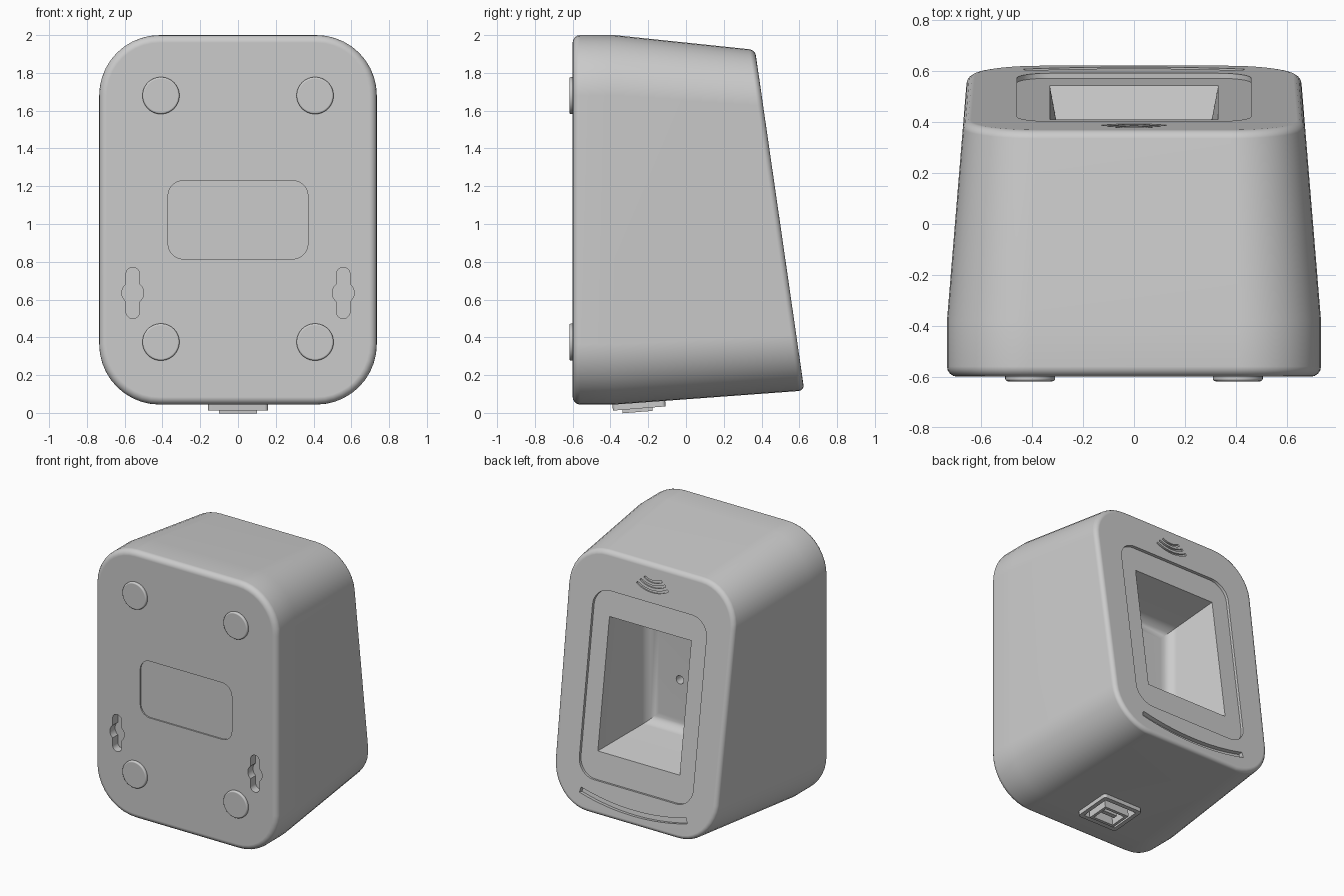
import bpy, bmesh
from math import sin, cos, pi, asin
from mathutils import Matrix, Vector

if "Cube" in bpy.data.objects:
    bpy.data.objects.remove(bpy.data.objects["Cube"])

grey = bpy.data.materials.new("light_grey_plastic")
grey.use_nodes = True
grey.diffuse_color = (0.6, 0.6, 0.6, 1)
grey.node_tree.nodes["Principled BSDF"].inputs["Base Color"].default_value = (0.6, 0.6, 0.6, 1)


def loft(name, loops, bevel_first=0, bevel_last=0):
    """Solid skinned through matching loops, with optional rounded end rims."""
    bm = bmesh.new()
    rings = [[bm.verts.new(p) for p in loop] for loop in loops]
    n = len(rings[0])
    for a, b in zip(rings, rings[1:]):
        for i in range(n):
            j = (i + 1) % n
            bm.faces.new((a[i], a[j], b[j], b[i]))
    caps = [bm.faces.new(rings[0]), bm.faces.new(rings[-1])]
    bmesh.ops.recalc_face_normals(bm, faces=bm.faces)
    rims = [list(c.edges) for c in caps]
    for edges, width in zip(rims, (bevel_first, bevel_last)):
        if width:
            bmesh.ops.bevel(bm, geom=edges, offset=width, segments=4,
                            profile=0.5, affect='EDGES', clamp_overlap=True)
    mesh = bpy.data.meshes.new(name)
    bm.to_mesh(mesh)
    bm.free()
    mesh.materials.append(grey)
    obj = bpy.data.objects.new(name, mesh)
    bpy.context.collection.objects.link(obj)
    return obj


def prism(name, outline, frame, low, high, bevel=0):
    """Flat outline extruded along the frame's normal from low to high."""
    return loft(name, [[frame @ Vector((u, v, d)) for u, v in outline]
                       for d in (low, high)], 0, bevel)


def rounded(hw, hh, r, cu=0, cv=0, n=10):
    pts = []
    for k, (sx, sy) in enumerate(((1, 1), (-1, 1), (-1, -1), (1, -1))):
        for i in range(n + 1):
            a = (k + i / n) * pi / 2
            pts.append((cu + sx * (hw - r) + r * cos(a), cv + sy * (hh - r) + r * sin(a)))
    return pts


def rect(hw, hh, cu=0, cv=0):
    return [(cu + hw, cv + hh), (cu - hw, cv + hh), (cu - hw, cv - hh), (cu + hw, cv - hh)]


def circle(r, cu=0, cv=0, n=32):
    return [(cu + r * cos(i * 2 * pi / n), cv + r * sin(i * 2 * pi / n)) for i in range(n)]


def smile(half, sag, v, t, n=16):
    """Upward-curving band whose lowest centre point is at v."""
    R = (half * half + sag * sag) / (2 * sag)
    span = asin(half / R)
    angles = [span * (2 * i / n - 1) for i in range(n + 1)]
    outer = [((R + t / 2) * sin(a), v + R - (R + t / 2) * cos(a)) for a in angles]
    inner = [((R - t / 2) * sin(a), v + R - (R - t / 2) * cos(a)) for a in angles]
    return outer + inner[::-1]


def make_frame(origin, x, y):
    x, y = Vector(x).normalized(), Vector(y).normalized()
    m = Matrix((x, y, x.cross(y))).transposed().to_4x4()
    m.translation = origin
    return m


def apply_modifier(obj, kind, **settings):
    mod = obj.modifiers.new(kind.lower(), kind)
    for key, value in settings.items():
        setattr(mod, key, value)
    bpy.context.view_layer.objects.active = obj
    bpy.ops.object.modifier_apply(modifier=mod.name)


def cut(obj, cutter):
    apply_modifier(obj, 'BOOLEAN', operation='DIFFERENCE', solver='EXACT', object=cutter)
    bpy.data.objects.remove(cutter)


def finish(obj):
    bpy.ops.object.select_all(action='DESELECT')
    obj.select_set(True)
    bpy.context.view_layer.objects.active = obj
    bpy.ops.object.shade_smooth_by_angle(angle=0.55)
    apply_modifier(obj, 'WEIGHTED_NORMAL', keep_sharp=True)


# Working planes: mounting plate, sloped sensor face, underside
plate = make_frame((0, -0.6, 0), (1, 0, 0), (0, 0, 1))
face = make_frame((0, 0.496, 1.02), (-1, 0, 0), (0, -0.1444, 1))
under = make_frame((0, -0.25, 0.057), (1, 0, 0), (0, -1, -0.08))

# Body: straight band, then a tapering shell ending on the sloped face
base = rounded(0.735, 0.978, 0.32, 0, 1.022)
back_loop = []
for x, z in base:
    z2 = 0.118 + (z - 0.044) / 1.956 * 1.804
    y2 = 0.366 + (1.92 - z2) * 0.1444
    back_loop.append((x * (1 - 0.112 * (y2 + 0.38)), y2, z2))
body = loft("body", [[(x, -0.6, z) for x, z in base],
                     [(x, -0.38, z) for x, z in base], back_loop], 0.04, 0.03)

# Sensor face: shallow panel and deep finger well with a small port
cut(body, prism("panel_cutter", rounded(0.46, 0.66, 0.13, 0, -0.015), face, -0.02, 0.1))
mouth = [face @ Vector((u, v, 0.0)) for u, v in rect(0.335, 0.475, 0, -0.01)]
floor = [(-u, 0.07, v) for u, v in rect(0.24, 0.37, 0, 0.985)]
cut(body, loft("well_cutter", [mouth, floor], 0, 0.07))
cut(body, prism("port_cutter", circle(0.03, 0, 0.97), plate, -0.75, -0.6))

# Light slot and signal arcs
cut(body, prism("slot_cutter", smile(0.43, 0.055, -0.825, 0.04), face, -0.03, 0.1))
for half, sag, v in ((0.125, 0.035, 0.725), (0.1, 0.028, 0.76), (0.07, 0.02, 0.793)):
    cut(body, prism("arc_cutter", smile(half, sag, v, 0.016), face, -0.012, 0.1))

# Mounting plate: label recess and keyhole hangers
cut(body, prism("label_cutter", rounded(0.37, 0.207, 0.08, 0, 1.022), plate, -0.01, 0.1))
for side in (-1, 1):
    x = side * 0.557
    cut(body, prism("keyhole_slot", rounded(0.036, 0.135, 0.0355, x, 0.635), plate, -0.06, 0.1))
    cut(body, prism("keyhole_round", circle(0.058, x, 0.635), plate, -0.06, 0.1))

# Pocket for the cable socket
cut(body, prism("socket_pocket", rect(0.13, 0.11), under, -0.08, 0.1))
finish(body)

# Feet
for sx, x in (("left", 0.408), ("right", -0.408)):
    for sz, z in (("lower", 0.375), ("upper", 1.68)):
        finish(prism(f"foot_{sz}_{sx}", circle(0.098, x, z, 48), plate, -0.02, 0.018, 0.01))

# Cable socket: outer frame, inner shell and contact tongue
outer = prism("socket_frame", rounded(0.16, 0.14, 0.02, n=4), under, -0.03, 0.034)
cut(outer, prism("frame_cutter", rect(0.13, 0.11), under, -0.1, 0.1))
inner = prism("socket_shell", rect(0.1, 0.08, 0, 0.01), under, -0.09, 0.052)
cut(inner, prism("shell_cutter", rect(0.08, 0.06, 0, 0.01), under, -0.07, 0.1))
tongue = prism("socket_tongue", rect(0.055, 0.015, 0, 0.01), under, -0.08, 0.03)
for part in (outer, inner, tongue):
    finish(part)
